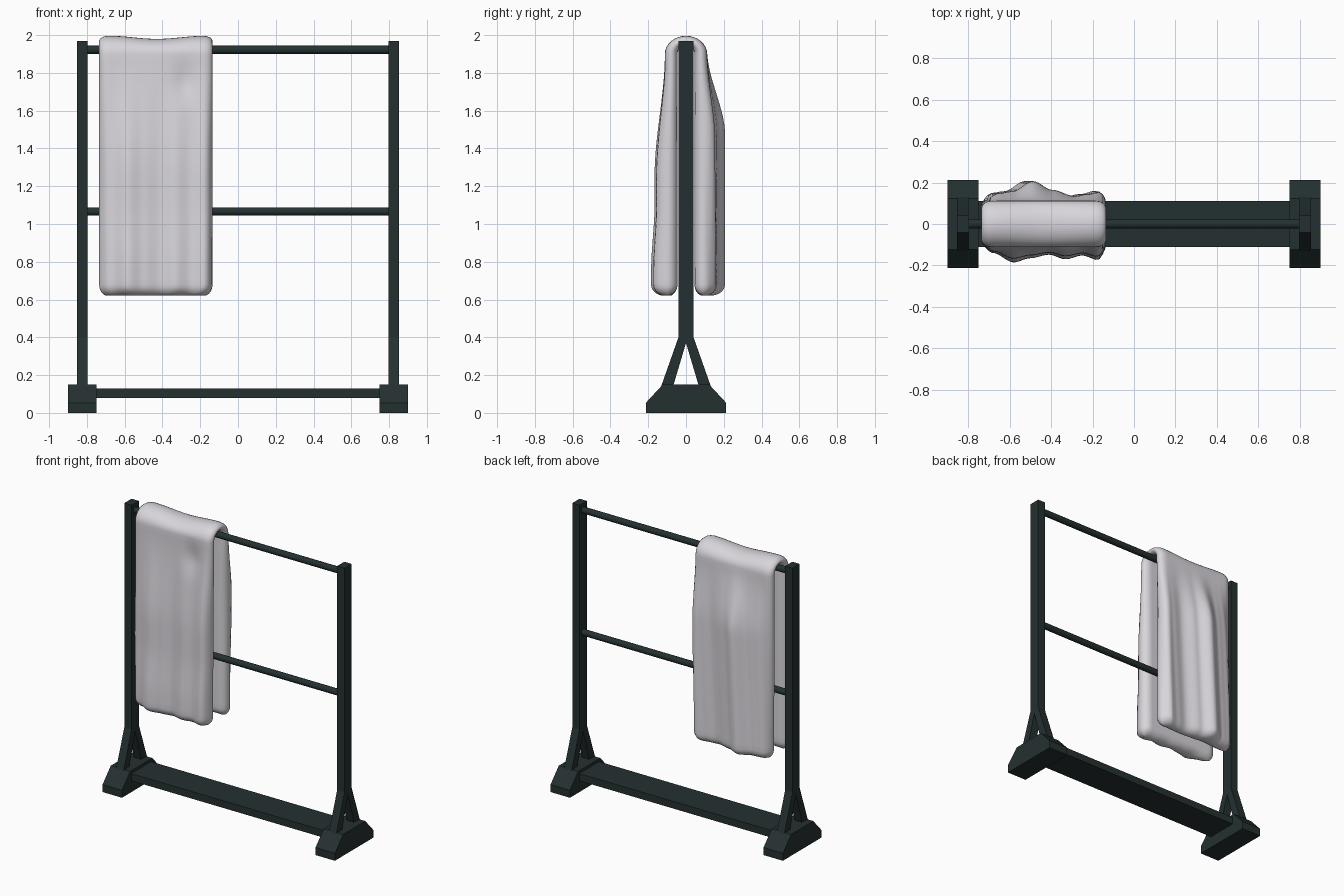
import bpy, bmesh, math

if "Cube" in bpy.data.objects:
    bpy.data.objects.remove(bpy.data.objects["Cube"])


def material(name, rgb):
    m = bpy.data.materials.new(name)
    m.diffuse_color = (*rgb, 1)
    m.use_nodes = True
    m.node_tree.nodes["Principled BSDF"].inputs["Base Color"].default_value = m.diffuse_color
    return m


metal = material("dark green metal", (0.018, 0.030, 0.030))
cloth = material("pale grey cloth", (0.69, 0.67, 0.71))


def finish(name, bm, mat):
    bmesh.ops.recalc_face_normals(bm, faces=bm.faces)
    me = bpy.data.meshes.new(name)
    bm.to_mesh(me)
    bm.free()
    me.materials.append(mat)
    ob = bpy.data.objects.new(name, me)
    bpy.context.collection.objects.link(ob)
    return ob


def prism(name, yz, x0, x1):
    """Extrude a y-z outline along x."""
    bm = bmesh.new()
    f = bm.faces.new([bm.verts.new((x0, y, z)) for y, z in yz])
    r = bmesh.ops.extrude_face_region(bm, geom=[f])
    for v in r["geom"]:
        if isinstance(v, bmesh.types.BMVert):
            v.co.x = x1
    return finish(name, bm, metal)


def smooth(ob, angle):
    bpy.ops.object.select_all(action="DESELECT")
    ob.select_set(True)
    bpy.context.view_layer.objects.active = ob
    bpy.ops.object.shade_smooth_by_angle(angle=math.radians(angle))


# Feet, posts and splayed braces on each side
for side, s in (("left", -1), ("right", 1)):
    prism(side + "_foot", [(-.213, 0), (.213, 0), (.213, .053), (.123, .15),
                           (-.123, .15), (-.213, .053)], s * .75, s * .90)
    prism(side + "_post", [(-.04, .40), (0, .37), (.04, .40), (.04, 1.97),
                           (-.04, 1.97)], s * .796, s * .853)
    for end, t in (("front", -1), ("back", 1)):
        prism(side + "_brace_" + end, [(0, .37), (t * .04, .40), (t * .13, .145),
                                       (t * .067, .145)], s * .796, s * .853)

# Bottom plank
prism("bottom_plank", [(-.11, .08), (.11, .08), (.11, .13), (-.11, .13)], -.76, .76)

# Round rails
for name, z in (("top_rail", 1.922), ("middle_rail", 1.066)):
    n = 20
    rail = prism(name, [(.022 * math.cos(i * math.tau / n), z + .022 * math.sin(i * math.tau / n))
                        for i in range(n)], -.80, .80)
    smooth(rail, 40)

# Towel: rounded cross-section swept over the top rail
XL, XR, R = -.735, -.135, .05
FRONT = [(-.74, .115), (-.68, .14), (-.58, .185), (-.50, .165), (-.41, .148),
         (-.33, .17), (-.25, .152), (-.17, .175), (-.13, .15)]
BACK = [(-.74, .115), (-.66, .15), (-.60, .158), (-.50, .207), (-.41, .165),
        (-.30, .135), (-.23, .145), (-.16, .16), (-.13, .14)]


def ease(t):
    t = min(max(t, 0), 1)
    return t * t * (3 - 2 * t)


def reach(table, x):
    for (a, p), (b, q) in zip(table, table[1:]):
        if x <= b:
            return p + (q - p) * ease((x - a) / (b - a))
    return table[-1][1]


def outer_leg(side, x, z):
    if side < 0:
        f = .75 * ease((1.9 - z) / .65) + .25 * ease((1.1 - z) / .35)
        dent = -.018 * math.exp(-((x + .28) / .06) ** 2 - ((z - 1.76) / .09) ** 2)
        return .112 + (reach(FRONT, x) - .112) * f + dent
    f = ease((1.92 - z) / .45)
    lean = x - .05 * (z - 1.2)
    return .112 + (reach(BACK, lean) - .112) * f


def section():
    """Rounded strip outline as (x, signed thickness fraction)."""
    pts = []
    for i in range(9):
        a = math.pi / 2 - math.pi * i / 8
        pts.append((XR - R + R * math.cos(a), math.sin(a)))
    for i in range(1, 40):
        pts.append((XR - R + (XL - XR + 2 * R) * i / 40, -1))
    for i in range(9):
        a = -math.pi / 2 - math.pi * i / 8
        pts.append((XL + R + R * math.cos(a), math.sin(a)))
    for i in range(1, 40):
        pts.append((XL + R + (XR - XL - 2 * R) * i / 40, 1))
    return pts


BOTTOM = .62
leg = []                                    # (z, thickness, sideways inset)
for i in range(9):
    a = math.radians(80) * (1 - i / 8) + math.radians(5) * (i < 8)
    leg.append((BOTTOM + .06 * (1 - math.sin(a)), math.cos(a), .045 * (1 - math.cos(a))))
for i in range(1, 37):
    leg.append((BOTTOM + .06 + (1.90 - BOTTOM - .06) * i / 36, 1, 0))
stations = [("leg", -1, *p) for p in leg]
stations += [("arc", math.pi * i / 16, 0, 1, 0) for i in range(1, 16)]
stations += [("leg", 1, *p) for p in reversed(leg)]

bm = bmesh.new()
rings = []
for kind, p, z, thick, inset in stations:
    ring = []
    for x, t in section():
        t *= thick
        k = (1 + t) / 2
        if kind == "leg":
            y = p * (.045 + (outer_leg(p, x, z) - .045) * k)
            pz = z
        else:
            top = .088 + .008 * math.cos((x + .68) * 12.5)
            c, s = math.cos(p), math.sin(p)
            y = -c * (.045 + .067 * k)
            pz = 1.90 + s * (.046 + (top - .046) * k)
        cx = (XL + XR) / 2
        ring.append(bm.verts.new((cx + (x - cx) * (1 - inset / .3), y, pz)))
    rings.append(ring)
for a, b in zip(rings, rings[1:]):
    for i in range(len(a)):
        j = (i + 1) % len(a)
        bm.faces.new((a[i], a[j], b[j], b[i]))
bm.faces.new(rings[0])
bm.faces.new(rings[-1])
smooth(finish("towel", bm, cloth), 80)
